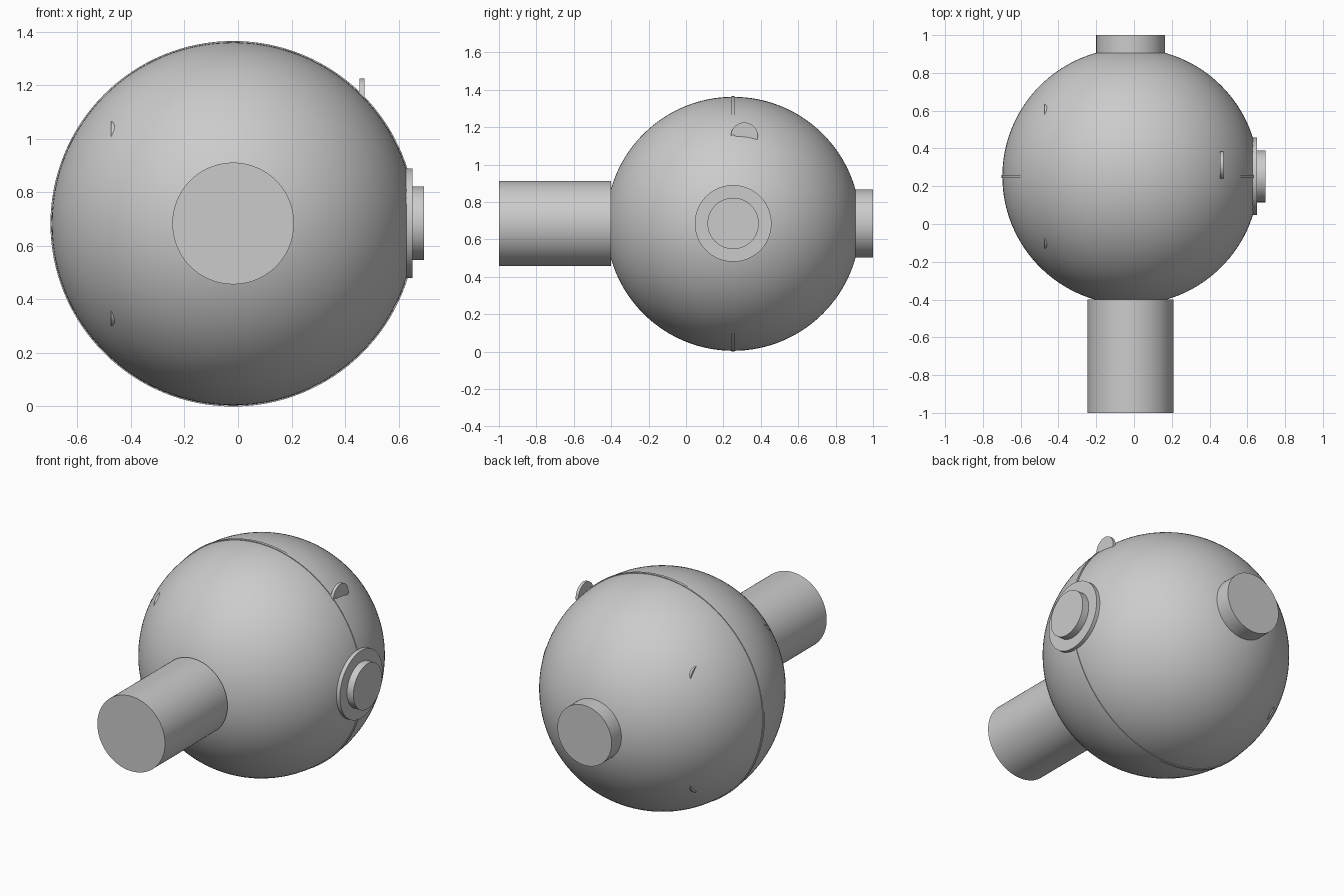
import bpy
from math import pi, radians

if "Cube" in bpy.data.objects:
    bpy.data.objects.remove(bpy.data.objects["Cube"], do_unlink=True)

# Single grey finish
grey = bpy.data.materials.new("grey")
grey.use_nodes = True
colour = (0.6, 0.6, 0.6, 1)
grey.diffuse_color = colour
grey.node_tree.nodes["Principled BSDF"].inputs["Base Color"].default_value = colour

CX, CY, CZ = -0.018, 0.252, 0.683  # centre of the ball
R = 0.679


def finish(name):
    obj = bpy.context.object
    obj.name = name
    obj.data.materials.append(grey)
    bpy.ops.object.shade_smooth_by_angle(angle=radians(35))
    return obj


def disc(name, axis, start, end, radius, centre, sides=96):
    """Cylinder along x or y from start to end; centre holds the other two coordinates."""
    mid = (start + end) / 2
    if axis == "x":
        loc, rot = (mid, centre[0], centre[1]), (0, pi / 2, 0)
    else:
        loc, rot = (centre[0], mid, centre[1]), (pi / 2, 0, 0)
    bpy.ops.mesh.primitive_cylinder_add(vertices=sides, radius=radius,
                                        depth=end - start, location=loc, rotation=rot)
    return finish(name)


# Ball body, poles along y
bpy.ops.mesh.primitive_uv_sphere_add(segments=128, ring_count=64, radius=R,
                                     location=(CX, CY, CZ), rotation=(pi / 2, 0, 0))
finish("ball_body")

# Thin raised seam around the middle
disc("seam_ring", "y", CY - 0.008, CY + 0.008, 0.683, (CX, CZ), 128)

# Front barrel and back plug
disc("front_barrel", "y", -1.0, -0.40, 0.2275, (CX, CZ + 0.001))
disc("back_plug", "y", 0.85, 1.0, 0.182, (CX, CZ + 0.001))

# Side flange and knob
disc("side_flange", "x", 0.58, 0.652, 0.205, (CY, CZ + 0.002))
disc("side_knob", "x", 0.62, 0.695, 0.137, (CY, CZ + 0.002))

# Upright fin on the upper left
disc("upper_fin", "x", 0.455, 0.473, 0.072, (0.312, 1.153), 48)

# Four small lugs barely breaking the right side
for y_name, sy in (("front", -1), ("back", 1)):
    for z_name, sz in (("lower", -1), ("upper", 1)):
        disc(f"{y_name}_{z_name}_lug", "x", -0.475, -0.457, 0.07,
             (CY + sy * 0.314, CZ + sz * 0.314), 48)
